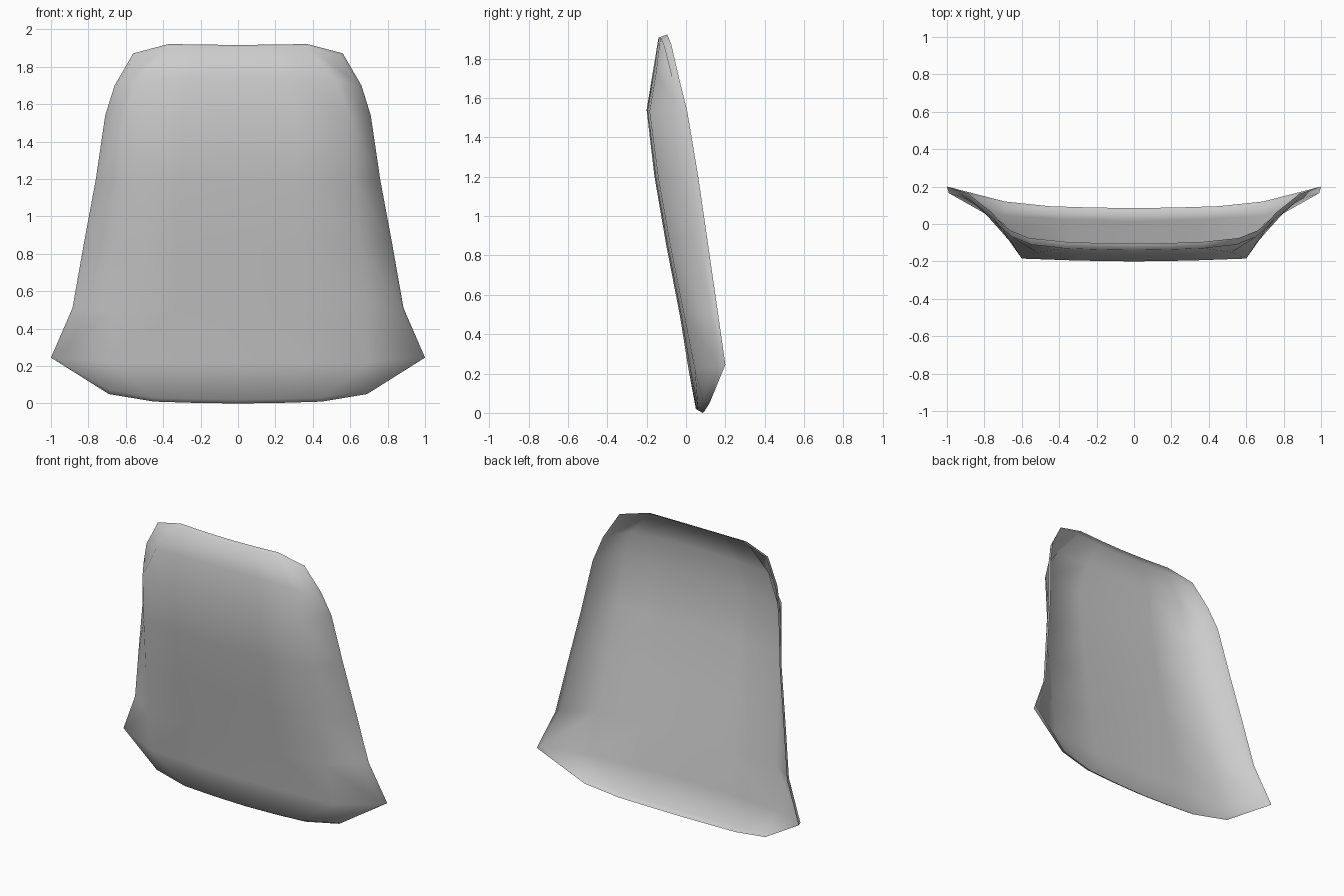
import bpy, bmesh

if "Cube" in bpy.data.objects:
    bpy.data.objects.remove(bpy.data.objects["Cube"])

# Each row of the panel, top to bottom:
# centre (y, z), bend column (x, y, z), side edge (x, y, z)
ROWS = [
    ((-.14, 1.905), (.37, -.13, 1.91), (.55, -.11, 1.86)),
    ((-.167, 1.74), (.52, -.152, 1.73), (.65, -.07, 1.70)),
    ((-.20, 1.54), (.60, -.185, 1.53), (.70, -.03, 1.54)),
    ((-.16, 1.20), (.62, -.142, 1.20), (.75, .027, 1.20)),
    ((-.10, .85), (.65, -.08, .85), (.815, .078, .85)),
    ((-.032, .50), (.68, -.01, .50), (.875, .127, .51)),
    ((.013, .22), (.70, .045, .22), (.99, .165, .245)),
    ((.05, .02), (.45, .06, .03), (.68, .085, .07)),
]
LIP = .035  # width of the turned-back edge


def section(i):
    """Right half of one row, from the centre out to the side edge."""
    (cy, cz), b, e = ROWS[i]
    mid = (b[0] * .5, cy + (b[1] - cy) * .3, cz + (b[2] - cz) * .3)
    return [(0, cy, cz), mid, b, e]


# Single curved sheet, right half
bm = bmesh.new()
grid = [[bm.verts.new(p) for p in section(i)] for i in range(len(ROWS))]
for a, b in zip(grid, grid[1:]):
    for k in range(3):
        bm.faces.new((a[k], b[k], b[k + 1], a[k + 1]))

# Narrow lip turned back along the top, side and bottom
edge = grid[0][:3] + [row[3] for row in grid] + grid[-1][2::-1]
lip = []
for n, v in enumerate(edge):
    top, bottom = n < 4, n >= len(edge) - 4
    dx = 0 if v.co.x < .5 else .01
    dz = .012 if top else -.02 if bottom else 0
    lip.append(bm.verts.new((v.co.x + dx, v.co.y + LIP, v.co.z + dz)))
for k in range(len(edge) - 1):
    bm.faces.new((edge[k], edge[k + 1], lip[k + 1], lip[k]))

# Mirror to the left half
geom = bm.verts[:] + bm.edges[:] + bm.faces[:]
bmesh.ops.mirror(bm, geom=geom, axis='X', merge_dist=.001)
bmesh.ops.remove_doubles(bm, verts=bm.verts, dist=.0005)
bmesh.ops.recalc_face_normals(bm, faces=bm.faces)
# Outside faces the front
if sum(f.normal.y * f.calc_area() for f in bm.faces) > 0:
    bmesh.ops.reverse_faces(bm, faces=bm.faces)
for f in bm.faces:
    f.smooth = True

mesh = bpy.data.meshes.new("curved_panel")
bm.to_mesh(mesh)
bm.free()
panel = bpy.data.objects.new("curved_panel", mesh)
bpy.context.collection.objects.link(panel)
